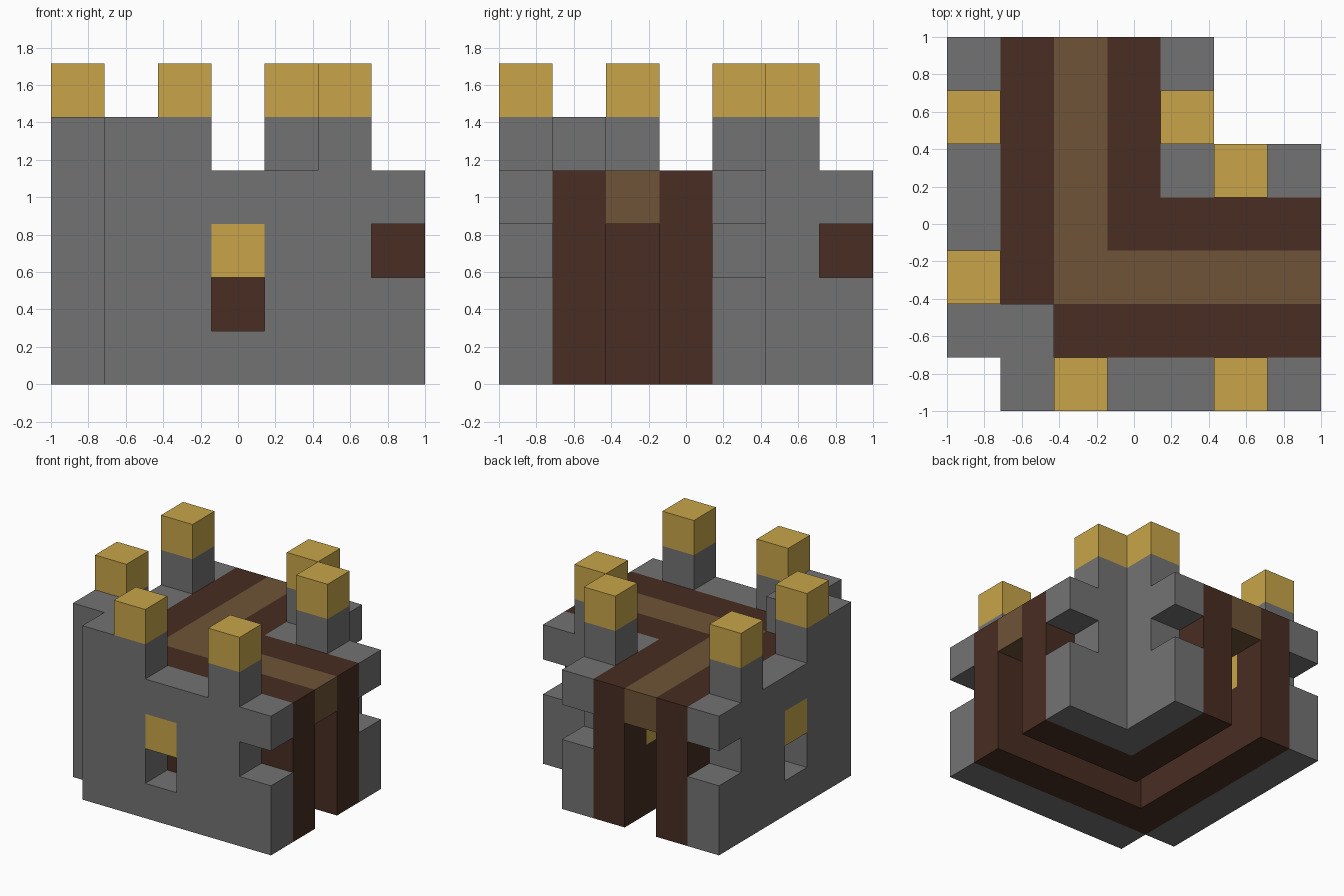
import bpy, bmesh
from mathutils import Vector

cube = bpy.data.objects.get("Cube")
if cube:
    bpy.data.objects.remove(cube, do_unlink=True)

GRID = 7
UNIT = 2 / GRID
cells = {}  # (x, y, z) block -> part name


def material(name, rgb):
    mat = bpy.data.materials.new(name)
    mat.use_nodes = True
    mat.diffuse_color = (*rgb, 1)
    mat.node_tree.nodes["Principled BSDF"].inputs["Base Color"].default_value = (*rgb, 1)
    return mat


def fill(part, xs, ys, zs):
    """Fill a range of blocks, mirrored across the x = y diagonal."""
    for x in range(xs[0], xs[1] + 1):
        for y in range(ys[0], ys[1] + 1):
            for z in range(zs[0], zs[1] + 1):
                for key in ((x, y, z), (y, x, z)):
                    if part:
                        cells[key] = part
                    else:
                        cells.pop(key, None)


def block(part, x, y, z):
    fill(part, (x, x), (y, y), (z, z))


def build(part, mat):
    """Make one object from the exposed sides of a part's blocks."""
    bm = bmesh.new()
    for cell, owner in cells.items():
        if owner != part:
            continue
        centre = Vector(cell) + Vector((0.5, 0.5, 0.5))
        for axis in range(3):
            for sign in (-1, 1):
                step = [0, 0, 0]
                step[axis] = sign
                if tuple(c + s for c, s in zip(cell, step)) in cells:
                    continue
                u, v = Vector((0, 0, 0)), Vector((0, 0, 0))
                u[(axis + 1) % 3] = 0.5
                v[(axis + 2) % 3] = 0.5 * sign
                mid = centre + Vector(step) * 0.5
                bm.faces.new([bm.verts.new(mid + p) for p in (-u - v, u - v, u + v, v - u)])
    bmesh.ops.remove_doubles(bm, verts=bm.verts, dist=0.001)
    bmesh.ops.dissolve_limit(bm, angle_limit=0.01, verts=bm.verts, edges=bm.edges)
    bmesh.ops.translate(bm, verts=bm.verts, vec=(-GRID / 2, -GRID / 2, 0))
    bmesh.ops.scale(bm, verts=bm.verts, vec=(UNIT, UNIT, UNIT))
    mesh = bpy.data.meshes.new(part)
    bm.to_mesh(mesh)
    bm.free()
    mesh.materials.append(mat)
    bpy.context.collection.objects.link(bpy.data.objects.new(part, mesh))


stone = material("stone grey", (0.171, 0.171, 0.171))
dark_wood = material("dark wood", (0.065, 0.026, 0.016))
light_wood = material("light wood", (0.156, 0.087, 0.038))
gold = material("gold", (0.578, 0.376, 0.067))

# Stone walls around the outside and inside of the bend
fill("stone_walls", (1, 6), (0, 0), (0, 3))
fill("stone_walls", (4, 6), (4, 4), (0, 3))

# Timber linings on both sides of the passage
fill("timber_linings", (1, 6), (1, 1), (0, 3))
fill("timber_linings", (3, 6), (3, 3), (0, 3))

# Walkway roofing the passage
fill("walkway", (2, 6), (2, 2), (3, 3))

# Raised corner and battlements with gold caps
block("stone_walls", 1, 0, 4)
block("stone_walls", 1, 1, 4)
for x, y in ((2, 0), (5, 0), (5, 4)):
    block("stone_walls", x, y, 4)
    block("battlement_caps", x, y, 5)

# Windows: an opening below a gold pane
block(None, 3, 0, 1)
block("window_panes", 3, 0, 2)

# Notches at the wall ends
for y in (0, 4):
    block(None, 6, y, 2)

# Lamps set into the passage linings
for y in (1, 3):
    block("passage_lamps", 5, y, 2)

for part, mat in (("stone_walls", stone), ("timber_linings", dark_wood),
                  ("walkway", light_wood), ("battlement_caps", gold),
                  ("window_panes", gold), ("passage_lamps", gold)):
    build(part, mat)
